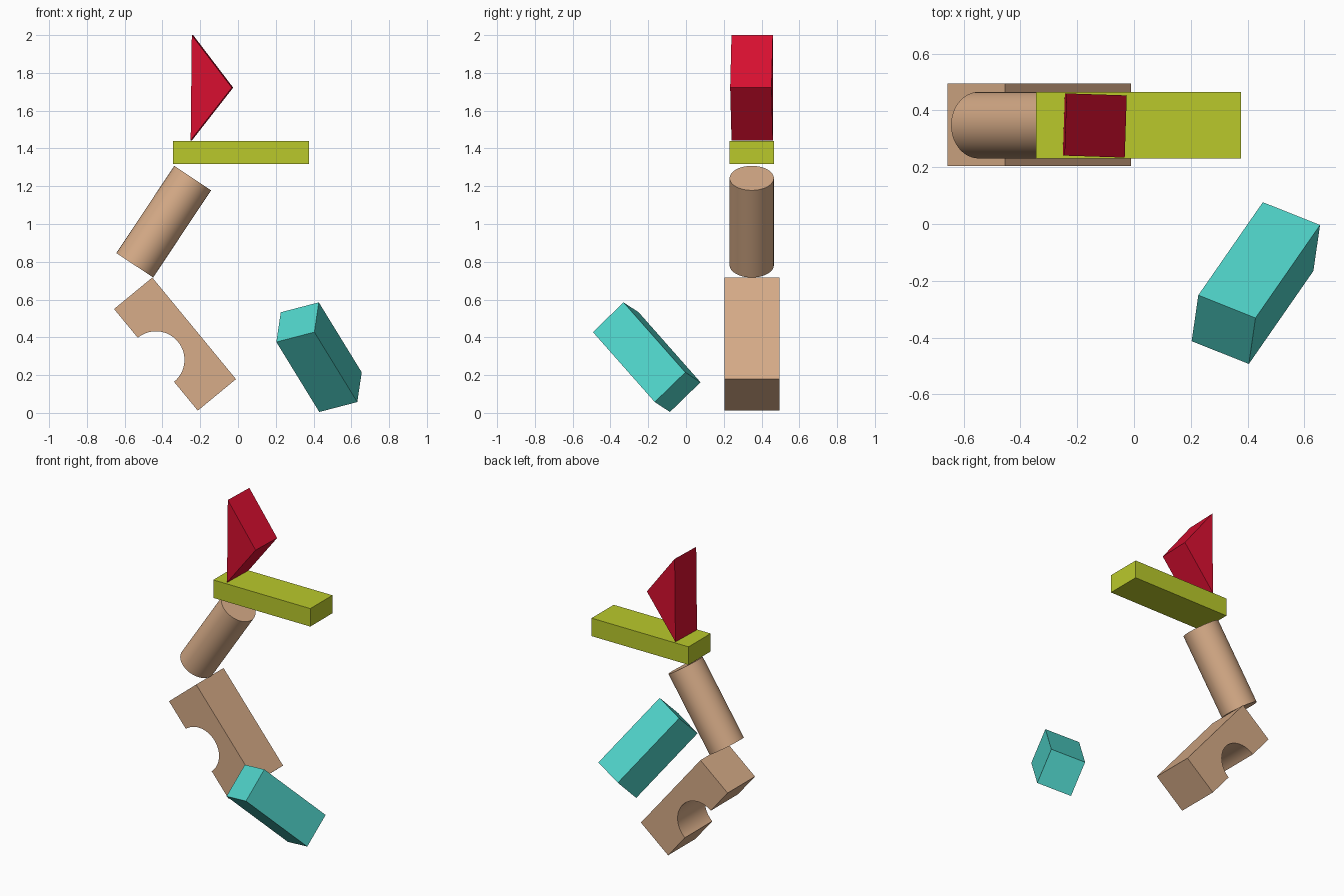
import bpy, bmesh, math
from mathutils import Vector, Matrix

if "Cube" in bpy.data.objects:
    bpy.data.objects.remove(bpy.data.objects["Cube"])


def material(name, rgb):
    m = bpy.data.materials.new(name)
    lin = [(c / 255 / 12.92) if c < 11 else ((c / 255 + 0.055) / 1.055) ** 2.4 for c in rgb]
    m.diffuse_color = (*lin, 1)
    m.use_nodes = True
    m.node_tree.nodes["Principled BSDF"].inputs["Base Color"].default_value = m.diffuse_color
    return m


WOOD = material("tan_wood", (215, 172, 136))
RED = material("crimson", (216, 15, 48))
LIME = material("lime_yellow", (186, 201, 43))
TEAL = material("turquoise", (80, 212, 202))


def finish(bm, name, mat, smooth=False):
    bmesh.ops.recalc_face_normals(bm, faces=bm.faces)
    me = bpy.data.meshes.new(name)
    bm.to_mesh(me)
    bm.free()
    ob = bpy.data.objects.new(name, me)
    bpy.context.collection.objects.link(ob)
    me.materials.append(mat)
    if smooth:
        bpy.ops.object.select_all(action='DESELECT')
        ob.select_set(True)
        bpy.context.view_layer.objects.active = ob
        bpy.ops.object.shade_smooth_by_angle(angle=math.radians(30))
    return ob


def prism(name, profile, y, depth, mat, smooth=False, yaw=0):
    """Extrude an x/z profile along y, centred on y, with an optional turn about z."""
    bm = bmesh.new()
    f = bm.faces.new([bm.verts.new((x, -depth / 2, z)) for x, z in profile])
    r = bmesh.ops.extrude_face_region(bm, geom=[f])
    bmesh.ops.translate(bm, vec=(0, depth, 0),
                        verts=[v for v in r['geom'] if isinstance(v, bmesh.types.BMVert)])
    cx = sum(p[0] for p in profile) / len(profile)
    move = Matrix.Translation((cx, y, 0)) @ Matrix.Rotation(yaw, 4, 'Z') @ Matrix.Translation((-cx, 0, 0))
    bm.transform(move)
    return finish(bm, name, mat, smooth)


def box(name, centre, axes, size, mat):
    bm = bmesh.new()
    bmesh.ops.create_cube(bm, size=1)
    rot = Matrix(axes).transposed().to_4x4()
    bm.transform(Matrix.Translation(centre) @ rot @ Matrix.Diagonal((*size, 1)))
    return finish(bm, name, mat)


Y = 0.348  # depth line of the falling tower

# Arch block: rectangle with a half-round notch, tipped on its corner
L, H, R, N = 0.697, 0.262, 0.151, 32
local = [(-L / 2, H), (-L / 2, 0)]
local += [(-R * math.cos(math.pi * i / N), R * math.sin(math.pi * i / N)) for i in range(N + 1)]
local += [(L / 2, 0), (L / 2, H)]
along = Vector((0.636, -0.772)).normalized()
up = Vector((-along.y, along.x))
base = Vector((-0.4345, 0.281))
prism("arch_block", [tuple(base + along * a + up * b) for a, b in local],
      Y + 0.001, 0.291, WOOD, smooth=True)

# Leaning cylinder
a, b = Vector((-0.5465, Y, 0.7815)), Vector((-0.24, Y, 1.243))
bm = bmesh.new()
bmesh.ops.create_cone(bm, cap_ends=True, segments=64, radius1=0.117, radius2=0.117,
                      depth=(b - a).length)
bm.transform(Matrix.Translation((a + b) / 2) @ (b - a).to_track_quat('Z', 'Y').to_matrix().to_4x4())
finish(bm, "cylinder_block", WOOD, smooth=True)

# Level plank
box("plank_block", (0.016, Y, 1.379), ((1, 0, 0), (0, 1, 0), (0, 0, 1)),
    (0.722, 0.235, 0.121), LIME)

# Triangular roof block balanced on its point
prism("triangle_block", [(-0.241, 2.0), (-0.029, 1.722), (-0.247, 1.443)],
      Y, 0.219, RED, yaw=math.radians(-1.9))

# Tumbling loose brick
w = Vector((0.227, 0.327, -0.370)).normalized()
u = Vector((0.203, -0.081, 0.053))
u = (u - w * u.dot(w)).normalized()
v = w.cross(u)
box("loose_brick", (0.429, -0.208, 0.295), (u, v, w), (0.223, 0.227, 0.544), TEAL)
